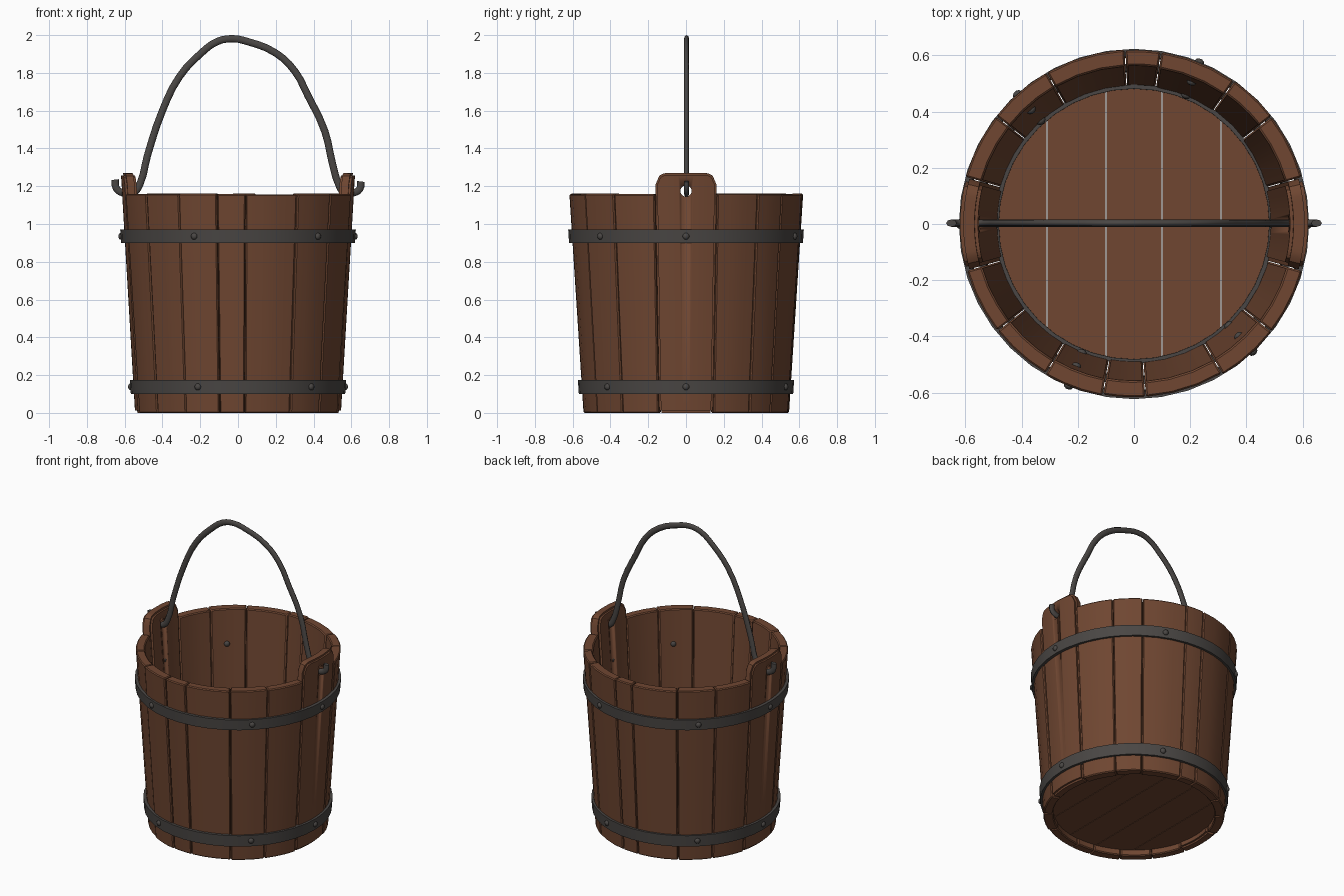
import bpy, bmesh, math, random
from mathutils import Matrix, Vector

if "Cube" in bpy.data.objects:
    bpy.data.objects.remove(bpy.data.objects["Cube"])
random.seed(4)


def material(name, col):
    m = bpy.data.materials.new(name)
    m.diffuse_color = (*col, 1)
    m.use_nodes = True
    m.node_tree.nodes["Principled BSDF"].inputs["Base Color"].default_value = m.diffuse_color
    return m


WOOD = material("brown wood", (0.16, 0.062, 0.031))
IRON = material("dark iron", (0.068, 0.062, 0.058))
TOP = 1.16
TAPER = 0.075 / TOP


def outer(z):
    return 0.545 + TAPER * z


def add(name, bm, mat, smooth=35):
    bmesh.ops.recalc_face_normals(bm, faces=bm.faces)
    me = bpy.data.meshes.new(name)
    bm.to_mesh(me)
    bm.free()
    ob = bpy.data.objects.new(name, me)
    bpy.context.collection.objects.link(ob)
    me.materials.append(mat)
    bpy.ops.object.select_all(action='DESELECT')
    ob.select_set(True)
    bpy.context.view_layer.objects.active = ob
    bpy.ops.object.shade_smooth_by_angle(angle=math.radians(smooth))
    return ob


def bevel(bm, w, seg=1):
    es = [e for e in bm.edges if e.calc_face_angle(0) > 0.9]
    bmesh.ops.bevel(bm, geom=es, offset=w, segments=seg, affect='EDGES', clamp_overlap=True)


# curved, tapered wooden stave; ears rise above the rim with rounded corners
def stave(name, d0, d1, ear=False):
    a0, a1 = math.radians(d0 + 0.15), math.radians(d1 - 0.15)
    n = 16 if ear else 3
    shift = 0 if ear else random.uniform(-0.004, 0.003)
    thick = 0.064 if ear else random.uniform(0.054, 0.064)
    top = TOP + random.uniform(-0.004, 0.002)
    bm = bmesh.new()
    cols = []
    for i in range(n + 1):
        t = i / n
        a = a0 + (a1 - a0) * t
        zt = top
        if ear:
            r = 0.06
            d = max(0, abs(2 * t - 1) * 0.165 - (0.165 - r))
            zt = 1.27 - r + math.sqrt(max(0, r * r - d * d))
        ring = []
        for z, inn in ((0, 0), (zt, 0), (zt, 1), (0, 1)):
            rad = outer(min(z, TOP)) + shift - inn * thick
            ring.append(bm.verts.new((rad * math.cos(a), rad * math.sin(a), z)))
        cols.append(ring)
    for p, q in zip(cols, cols[1:]):
        for k in range(4):
            bm.faces.new((p[k], p[(k + 1) % 4], q[(k + 1) % 4], q[k]))
    bm.faces.new(cols[0])
    bm.faces.new(cols[-1][::-1])
    bmesh.ops.recalc_face_normals(bm, faces=bm.faces)
    bevel(bm, 0.012 if ear else 0.006, 2 if ear else 1)
    return add(name, bm, WOOD)


front = [-164.5, -142, -120.5, -100.4, -86.2, -59.5, -38, -15.5]
back = [15.5, 38, 55, 81, 93, 120, 142, 164.5]
for side, angs in (("front", front), ("back", back)):
    for i in range(7):
        stave(f"{side}_stave_{i + 1}", angs[i], angs[i + 1])
ears = [stave("ear_stave_right", -15.5, 15.5, True), stave("ear_stave_left", 164.5, 195.5, True)]

# handle holes cut through both ears
bm = bmesh.new()
bmesh.ops.create_cone(bm, cap_ends=True, segments=16, radius1=0.03, radius2=0.03, depth=2,
                      matrix=Matrix.Translation((0, 0, 1.175)) @ Matrix.Rotation(math.pi / 2, 4, 'Y'))
cutter = add("hole_cutter", bm, WOOD)
cutter.hide_render = True
for ob in ears:
    bpy.context.view_layer.objects.active = ob
    mod = ob.modifiers.new("hole", 'BOOLEAN')
    mod.operation = 'DIFFERENCE'
    mod.object = cutter
    bpy.ops.object.modifier_apply(modifier=mod.name)
bpy.data.objects.remove(cutter)

# floor planks: slices of a disc running front to back
R = 0.492
cuts = [-R, -0.31, -0.1, 0.1, 0.31, R]
for i in range(5):
    x0, x1 = cuts[i] + 0.0015, cuts[i + 1] - 0.0015
    xs = [x0 + (x1 - x0) * k / 8 for k in range(9)]
    ys = [math.sqrt(R * R - x * x) for x in xs]
    outline = [(x, -y) for x, y in zip(xs, ys)] + [(x, y) for x, y in zip(xs[::-1], ys[::-1])]
    bm = bmesh.new()
    f = bm.faces.new([bm.verts.new((x, y, 0.04)) for x, y in outline])
    ext = bmesh.ops.extrude_face_region(bm, geom=[f])
    bmesh.ops.translate(bm, vec=(0, 0, 0.06), verts=[v for v in ext["geom"] if isinstance(v, bmesh.types.BMVert)])
    add(f"floor_plank_{i + 1}", bm, WOOD)


# iron band with a tapered rectangular section
def hoop(name, z0, z1, r_in, r_out):
    bm = bmesh.new()
    n = 40
    rings = []
    for i in range(n):
        a = 2 * math.pi * i / n
        rings.append([bm.verts.new(((r + TAPER * z) * math.cos(a), (r + TAPER * z) * math.sin(a), z))
                      for r, z in ((r_in, z0), (r_out, z0), (r_out, z1), (r_in, z1))])
    for i in range(n):
        p, q = rings[i], rings[(i + 1) % n]
        for k in range(4):
            bm.faces.new((p[k], p[(k + 1) % 4], q[(k + 1) % 4], q[k]))
    bevel(bm, 0.004)
    add(name, bm, IRON)


hoop("upper_hoop", 0.9, 0.97, 0.535, 0.561)
hoop("lower_hoop", 0.1, 0.175, 0.535, 0.561)
hoop("floor_ring", 0.09, 0.106, 0.475, 0.49)

# rivets, with heads outside and inside the wall
for label, z in (("upper", 0.935), ("lower", 0.138)):
    bm = bmesh.new()
    for deg in (0, 68, 132, 180, -112, -47):
        for r in (outer(z) + 0.015, outer(z) - 0.059):
            m = (Matrix.Rotation(math.radians(deg), 4, 'Z') @ Matrix.Translation((r, 0, z))
                 @ Matrix.Diagonal((0.014, 0.018, 0.018, 1)))
            bmesh.ops.create_uvsphere(bm, u_segments=10, v_segments=6, radius=1, matrix=m)
    add(f"{label}_rivets", bm, IRON, 60)

# hand-bent wire handle, hooked through the ears
path = [(-0.65, 1.235), (-0.645, 1.19), (-0.61, 1.165), (-0.55, 1.168), (-0.52, 1.21), (-0.48, 1.36),
        (-0.40, 1.60), (-0.31, 1.78), (-0.2, 1.9), (-0.11, 1.966), (-0.03, 1.981), (0.05, 1.966),
        (0.2, 1.905), (0.3, 1.81), (0.37, 1.68), (0.46, 1.49), (0.5, 1.32), (0.535, 1.205),
        (0.56, 1.168), (0.61, 1.165), (0.645, 1.185), (0.65, 1.225)]
cu = bpy.data.curves.new("handle", 'CURVE')
cu.dimensions = '3D'
cu.bevel_depth = 0.019
cu.bevel_resolution = 2
cu.resolution_u = 3
cu.use_fill_caps = True
sp = cu.splines.new('BEZIER')
sp.bezier_points.add(len(path) - 1)
for bp, (x, z) in zip(sp.bezier_points, path):
    bp.co = (x, 0, z)
    bp.handle_left_type = bp.handle_right_type = 'AUTO'
cu.materials.append(IRON)
handle = bpy.data.objects.new("handle", cu)
bpy.context.collection.objects.link(handle)
handle.scale.y = 0.7
handle.location.y = 0.003
bpy.ops.object.select_all(action='DESELECT')
handle.select_set(True)
bpy.context.view_layer.objects.active = handle
bpy.ops.object.convert(target='MESH')
bpy.ops.object.shade_smooth_by_angle(angle=math.radians(50))
